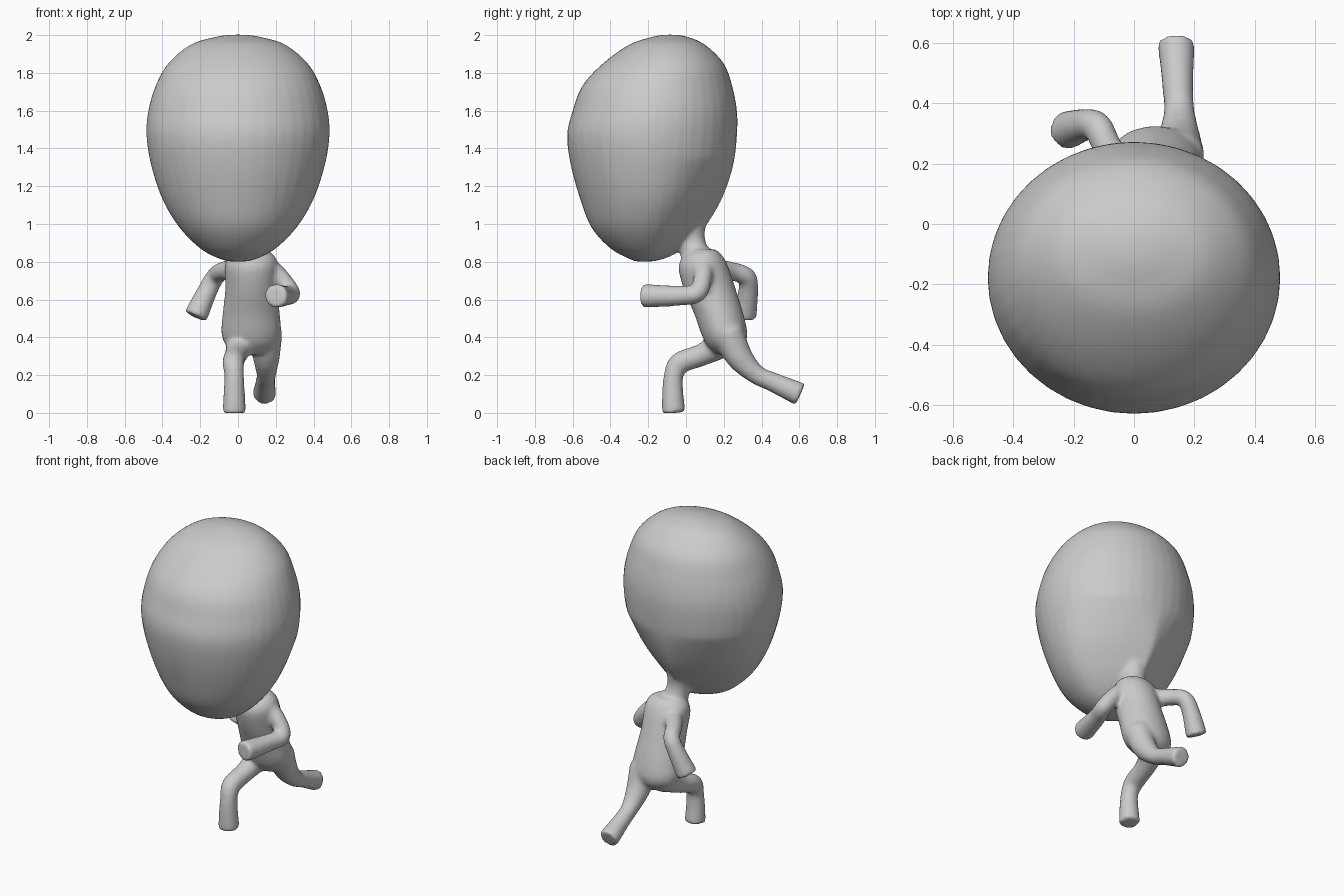
import bpy, bmesh, math
from mathutils import Vector

cube = bpy.data.objects.get("Cube")
if cube:
    bpy.data.objects.remove(cube, do_unlink=True)

SIDES = 40
bm = bmesh.new()


def spline(rows, steps=6):
    """Catmull-Rom interpolation of rows of any length."""
    rows = [Vector(r) for r in rows]
    out = []
    for i in range(len(rows) - 1):
        a, b, c, d = (rows[max(0, min(len(rows) - 1, i + k))] for k in (-1, 0, 1, 2))
        for s in range(steps):
            t = s / steps
            out.append(0.5 * (2 * b + (c - a) * t + (2 * a - 5 * b + 4 * c - d) * t * t
                              + (3 * b - a - 3 * c + d) * t ** 3))
    return out + [rows[-1]]


def skin(rings):
    """Join rings of points into a closed surface."""
    loops = [[bm.verts.new(p) for p in ring] for ring in rings]
    for lower, upper in zip(loops, loops[1:]):
        for i in range(SIDES):
            j = (i + 1) % SIDES
            bm.faces.new((lower[i], lower[j], upper[j], upper[i]))
    bm.faces.new(loops[0][::-1])
    bm.faces.new(loops[-1])


def slices(rows, x=0.0, taper=None):
    """Stack level slices: height, front, back, half width."""
    rings = []
    for z, front, back, half in spline(rows, 4):
        mid = (front + back) / 2
        power = taper(z) if taper else 1
        ring = []
        for i in range(SIDES):
            a = math.tau * i / SIDES
            c, s = math.cos(a), math.sin(a)
            if s > 0:
                c = math.copysign(abs(c) ** power, c)
            ring.append((x + half * c, mid + (back - front) / 2 * s, z))
        rings.append(ring)
    skin(rings)


def limb(points):
    """Round tube through points given as x, y, z, radius."""
    path = spline(points)
    rings = []
    side = None
    for i, p in enumerate(path):
        run = (path[min(i + 1, len(path) - 1)] - path[max(i - 1, 0)]).xyz.normalized()
        side = side or run.orthogonal()
        side = (side - run * side.dot(run)).normalized()
        up = run.cross(side)
        rings.append([p.xyz + p.w * (side * math.cos(math.tau * k / SIDES)
                                     + up * math.sin(math.tau * k / SIDES))
                      for k in range(SIDES)])
    skin(rings)


# Large head, narrowing at the back towards the neck
slices([(0.802, -0.27, -0.17, 0.05), (0.82, -0.31, -0.10, 0.11),
        (0.87, -0.40, -0.01, 0.20), (0.98, -0.50, 0.10, 0.31),
        (1.13, -0.56, 0.19, 0.40), (1.31, -0.61, 0.25, 0.46),
        (1.47, -0.63, 0.27, 0.485), (1.6, -0.60, 0.27, 0.475),
        (1.73, -0.55, 0.245, 0.437), (1.85, -0.44, 0.20, 0.37),
        (1.95, -0.30, 0.10, 0.25), (1.99, -0.18, 0.01, 0.12),
        (2.002, -0.12, -0.05, 0.04)],
       taper=lambda z: 1 + max(0, min(1, (1.35 - z) / 0.35)))

# Neck
limb([(0.02, 0.02, 1.06, 0.10), (0.03, 0.03, 0.92, 0.07), (0.05, 0.06, 0.8, 0.085)])

# Torso leaning forward
slices([(0.31, 0.16, 0.26, 0.07), (0.36, 0.11, 0.31, 0.135),
        (0.42, 0.08, 0.325, 0.158), (0.52, 0.045, 0.305, 0.152),
        (0.65, -0.01, 0.265, 0.138), (0.77, -0.04, 0.225, 0.14),
        (0.83, -0.01, 0.195, 0.125), (0.865, 0.03, 0.16, 0.08)], x=0.07)

# Left arm bent forward, right arm swung back
limb([(0.13, 0.09, 0.79, 0.06), (0.22, 0.09, 0.72, 0.05), (0.28, 0.06, 0.635, 0.05),
      (0.25, -0.04, 0.62, 0.053), (0.2, -0.23, 0.62, 0.064)])
limb([(0.0, 0.13, 0.76, 0.06), (-0.08, 0.24, 0.75, 0.05), (-0.12, 0.32, 0.72, 0.05),
      (-0.16, 0.33, 0.65, 0.053), (-0.225, 0.31, 0.51, 0.064)])

# Left leg kicked back, right leg stepping forward
limb([(0.15, 0.22, 0.43, 0.085), (0.15, 0.28, 0.3, 0.072), (0.15, 0.37, 0.205, 0.052),
      (0.145, 0.46, 0.163, 0.052), (0.14, 0.605, 0.098, 0.063)])
limb([(0.02, 0.22, 0.38, 0.08), (-0.01, 0.09, 0.31, 0.06), (-0.025, -0.03, 0.265, 0.058),
      (-0.02, -0.065, 0.2, 0.052), (-0.02, -0.07, 0.1, 0.057), (-0.02, -0.065, 0.0, 0.063)])

bmesh.ops.recalc_face_normals(bm, faces=bm.faces)
mesh = bpy.data.meshes.new("running_figure")
bm.to_mesh(mesh)
bm.free()
figure = bpy.data.objects.new("running_figure", mesh)
bpy.context.collection.objects.link(figure)

# Plain grey surface
grey = bpy.data.materials.new("plain_grey")
grey.use_nodes = True
colour = (0.6, 0.6, 0.6, 1)
grey.diffuse_color = colour
grey.node_tree.nodes["Principled BSDF"].inputs["Base Color"].default_value = colour
mesh.materials.append(grey)

# Fuse the parts into one soft skin
fuse = figure.modifiers.new("fuse", "REMESH")
fuse.mode = "VOXEL"
fuse.voxel_size = 0.012
fuse.use_smooth_shade = True
soften = figure.modifiers.new("soften", "SMOOTH")
soften.factor = 0.5
soften.iterations = 10
